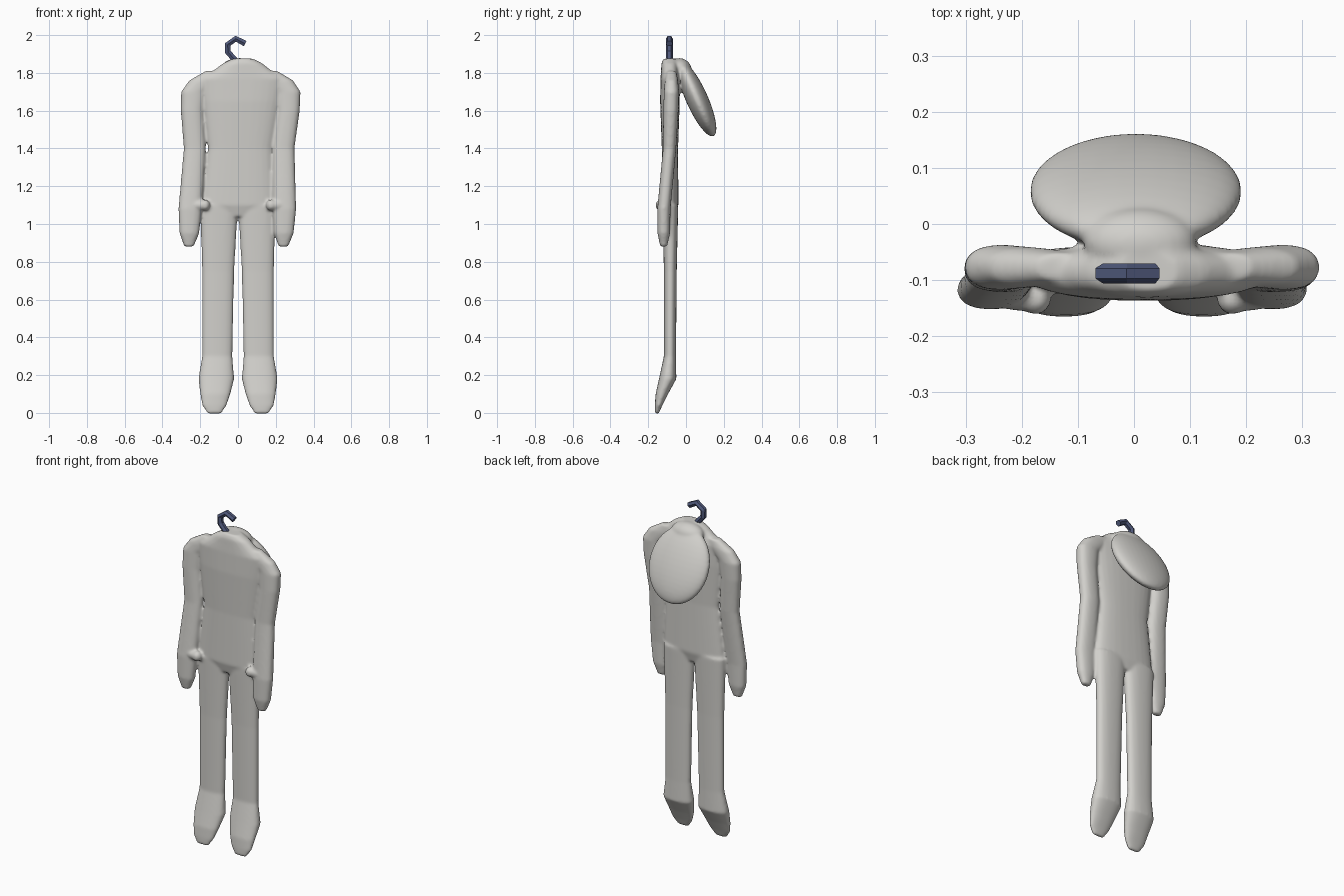
import bpy, bmesh, math
from mathutils import Matrix

cube = bpy.data.objects.get("Cube")
if cube:
    bpy.data.objects.remove(cube, do_unlink=True)

SIDES = 28
LEAN = .03       # sideways drift of the upper body per unit of height
LEAN_PIVOT = 1.2


def material(name, rgb):
    mat = bpy.data.materials.new(name)
    mat.use_nodes = True
    mat.diffuse_color = (*rgb, 1)
    shader = mat.node_tree.nodes["Principled BSDF"]
    shader.inputs["Base Color"].default_value = (*rgb, 1)
    return mat


def rounded(value, power=.85):
    """Square off a sine or cosine slightly, for a padded outline."""
    return math.copysign(abs(value) ** power, value)


def loft(bm, sections, side=1, lean=LEAN):
    """Skin level rings given as height, x centre, half width, y centre, half depth."""
    rings = []
    for height, x_centre, half_width, y_centre, half_depth in sections:
        drift = lean * (height - LEAN_PIVOT)
        ring = []
        for step in range(SIDES):
            angle = math.tau * step / SIDES
            x = side * x_centre + drift + half_width * rounded(math.cos(angle))
            y = y_centre + half_depth * rounded(math.sin(angle))
            ring.append(bm.verts.new((x, y, height)))
        rings.append(ring)
    for lower, upper in zip(rings, rings[1:]):
        for step in range(SIDES):
            following = (step + 1) % SIDES
            bm.faces.new((lower[step], lower[following],
                          upper[following], upper[step]))
    bm.faces.new(reversed(rings[0]))
    bm.faces.new(rings[-1])


def ellipsoid(bm, centre, radii, tilt_degrees=0):
    placement = (Matrix.Translation(centre)
                 @ Matrix.Rotation(math.radians(tilt_degrees), 4, 'X')
                 @ Matrix.Diagonal((*radii, 1)))
    bmesh.ops.create_uvsphere(bm, u_segments=32, v_segments=20,
                              radius=1, matrix=placement)


def add_object(name, data, mat):
    data.materials.append(mat)
    obj = bpy.data.objects.new(name, data)
    bpy.context.collection.objects.link(obj)
    return obj


fabric = material("pale grey fabric", (.64, .63, .6))
metal = material("slate blue metal", (.08, .1, .2))

suit = bmesh.new()

# Torso: height, half width and half depth, from crotch to neck
torso_profile = [
    (1.04, .1, .03), (1.1, .195, .045), (1.4, .17, .043), (1.65, .205, .052),
    (1.77, .22, .05), (1.815, .15, .047), (1.85, .105, .045), (1.875, .055, .035)]
loft(suit, [(height, .005, half_width, -.085, half_depth)
            for height, half_width, half_depth in torso_profile])

# Limp leg ending in a foot whose toe points down
leg_profile = [
    (-.005, .125, .035, -.155, .01), (.04, .125, .065, -.145, .02),
    (.1, .12, .08, -.128, .033), (.18, .115, .095, -.097, .046),
    (.3, .11, .08, -.085, .032), (.75, .105, .085, -.083, .034),
    (1.1, .1, .1, -.083, .042)]

# Arm from mitten tip to the top of the shoulder
arm_profile = [
    (.88, .25, .025, -.118, .018), (.95, .25, .052, -.118, .033),
    (1.08, .25, .062, -.117, .035), (1.4, .235, .058, -.087, .035),
    (1.6, .255, .06, -.08, .04), (1.7, .25, .066, -.077, .04),
    (1.76, .2, .075, -.077, .035), (1.81, .14, .05, -.077, .025)]

# Mirrored limbs, each hand with a thumb and its ball
for side in (-1, 1):
    loft(suit, leg_profile, side, lean=0)
    loft(suit, arm_profile, side)
    ellipsoid(suit, (side * .2, -.132, 1.1), (.05, .024, .024))
    ellipsoid(suit, (side * .175, -.135, 1.1), (.027, .027, .03))

# Empty head flopped over the back, joined by a folded neck
ellipsoid(suit, (.003, .058, 1.662), (.19, .058, .217), tilt_degrees=24)
ellipsoid(suit, (.01, -.03, 1.825), (.1, .06, .052), tilt_degrees=-25)

bmesh.ops.recalc_face_normals(suit, faces=suit.faces)
suit_mesh = bpy.data.meshes.new("hanging_suit")
suit.to_mesh(suit_mesh)
suit.free()
body = add_object("hanging_suit", suit_mesh, fabric)

# Fuse the parts into one soft skin
fuse = body.modifiers.new("fuse", 'REMESH')
fuse.mode = 'VOXEL'
fuse.voxel_size = .0075
fuse.use_smooth_shade = True
soften = body.modifiers.new("soften", 'SMOOTH')
soften.factor = .5
soften.iterations = 8

# Hook: a faceted rod bent along a short path
hook_curve = bpy.data.curves.new("hook", 'CURVE')
hook_curve.dimensions = '3D'
hook_curve.bevel_depth = .018
hook_curve.bevel_resolution = 1
hook_curve.use_fill_caps = True
hook_path = [(.005, 1.845), (-.053, 1.91), (-.055, 1.95), (-.012, 1.981), (.038, 1.955)]
spline = hook_curve.splines.new('POLY')
spline.points.add(len(hook_path) - 1)
spline.use_smooth = False
for point, (x, z) in zip(spline.points, hook_path):
    point.co = (x, -.088, z, 1)
add_object("hook", hook_curve, metal)
